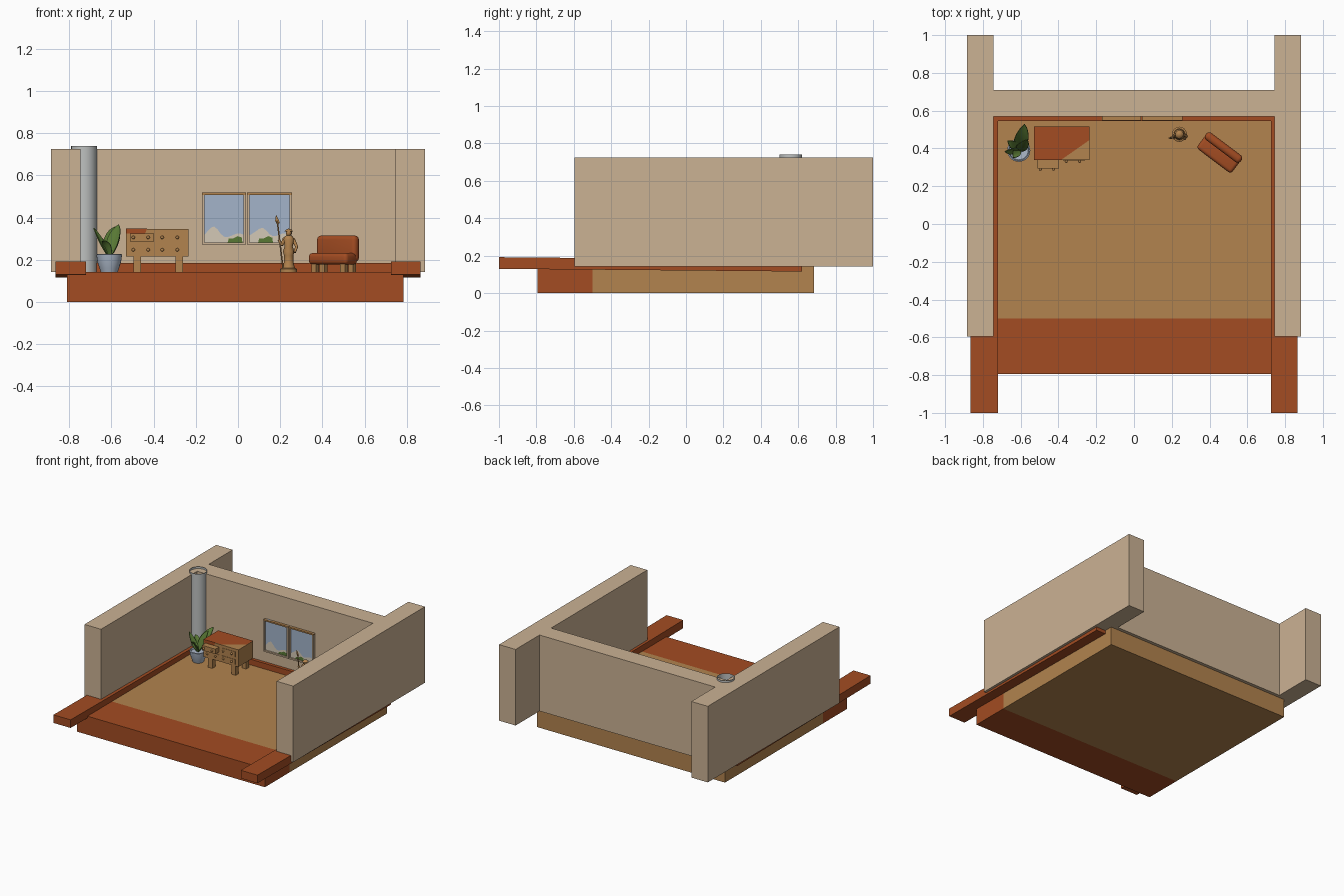
import bpy, bmesh, math
from mathutils import Vector, Matrix

if "Cube" in bpy.data.objects:
    bpy.data.objects.remove(bpy.data.objects["Cube"])


def mat(name, r, g, b):
    m = bpy.data.materials.new(name)
    lin = lambda c: ((c / 255 + 0.055) / 1.055) ** 2.4
    m.diffuse_color = (lin(r), lin(g), lin(b), 1)
    m.use_nodes = True
    m.node_tree.nodes["Principled BSDF"].inputs["Base Color"].default_value = m.diffuse_color
    return m


RED = mat("rust_red", 163, 76, 34)
TAN = mat("wood_tan", 178, 131, 78)
WALL = mat("wall_beige", 203, 178, 148)
GREY = mat("column_grey", 190, 193, 192)
GLASS = mat("sky_blue", 163, 180, 202)
SAND = mat("pale_hills", 212, 200, 182)
GREEN = mat("leaf_green", 88, 120, 52)
POT = mat("pot_blue_grey", 172, 184, 200)


def finish(name, bm, mats, smooth=None, matrix=None):
    me = bpy.data.meshes.new(name)
    bm.to_mesh(me)
    bm.free()
    ob = bpy.data.objects.new(name, me)
    bpy.context.collection.objects.link(ob)
    for m in mats:
        me.materials.append(m)
    if matrix:
        ob.matrix_world = matrix
    if smooth:
        bpy.ops.object.select_all(action='DESELECT')
        ob.select_set(True)
        bpy.context.view_layer.objects.active = ob
        bpy.ops.object.shade_smooth_by_angle(angle=math.radians(smooth))
    return ob


def box_bm(x0, x1, y0, y1, z0, z1):
    bm = bmesh.new()
    bmesh.ops.create_cube(bm, size=1)
    for v in bm.verts:
        v.co = Vector((x0 + (v.co.x + .5) * (x1 - x0), y0 + (v.co.y + .5) * (y1 - y0),
                       z0 + (v.co.z + .5) * (z1 - z0)))
    return bm


def box(name, dims, m, bevel=0, matrix=None):
    bm = box_bm(*dims)
    if bevel:
        bmesh.ops.bevel(bm, geom=bm.edges[:], offset=bevel, segments=4, profile=0.5, affect='EDGES')
    return finish(name, bm, [m], 60 if bevel else None, matrix)


def lathe(name, profile, centre, m, n=24, matrix=None):
    """Spin a list of (radius, z) around z."""
    bm = bmesh.new()
    rings = [[bm.verts.new((r * math.cos(2 * math.pi * i / n), r * math.sin(2 * math.pi * i / n), z))
              for i in range(n)] for r, z in profile]
    for a, b in zip(rings, rings[1:]):
        for i in range(n):
            j = (i + 1) % n
            bm.faces.new((a[i], a[j], b[j], b[i]))
    bmesh.ops.remove_doubles(bm, verts=bm.verts[:], dist=1e-5)
    return finish(name, bm, [m], 40, matrix or Matrix.Translation(centre))


def rod(name, a, b, r0, r1, m, n=10):
    a, b = Vector(a), Vector(b)
    d = b - a
    mtx = Matrix.Translation(a) @ d.to_track_quat('Z', 'Y').to_matrix().to_4x4()
    return lathe(name, [(0, 0), (r0, 0), (r1, d.length), (0, d.length)], None, m, n, mtx)


def ball(name, centre, scale, m):
    bm = bmesh.new()
    bmesh.ops.create_uvsphere(bm, u_segments=14, v_segments=10, radius=1)
    return finish(name, bm, [m], 60, Matrix.Translation(centre) @ Matrix.Diagonal((*scale, 1)))


def plate(name, pts, y, m):
    """Upright flat polygon facing the front."""
    bm = bmesh.new()
    bm.faces.new([bm.verts.new((x, y, z)) for x, z in pts])
    return finish(name, bm, [m])


# Floor slab, with rust front strip
bm = box_bm(-.81, .785, -.795, .685, 0, .142)
bmesh.ops.bisect_plane(bm, geom=bm.verts[:] + bm.edges[:] + bm.faces[:],
                       plane_co=(0, -.5, 0), plane_no=(0, 1, 0))
for f in bm.faces:
    f.material_index = 1 if f.calc_center_median().y < -.5 else 0
finish("floor_slab", bm, [TAN, RED])

# Side walls and slightly tilted sill rails
for side, s, inner in (("left", -1, .72), ("right", 1, .724)):
    xs = sorted((s * .745, s * .885))
    box(side + "_wall", (*xs, -.595, 1, .142, .725), WALL)
    xs = sorted((s * inner, s * .865))
    bm = box_bm(*xs, -1, .62, .13, .192)
    for v in bm.verts:
        v.co.z -= (v.co.y + 1) * .009
    finish(side + "_rail", bm, [RED])

# Back wall and its sill
box("back_wall", (-.745, .745, .57, .71, .142, .725), WALL)
box("back_rail", (-.8, .78, .546, .684, .12, .185), RED)

# Corner column: open tube
lathe("column", [(.061, .142), (.061, .74)], (-.729, .56, 0), GREY, 32)

# Window: two framed panes with painted hills and shrubs
T = .011
for side, x0, x1, bump in (("left", -.17, .038, .25), ("right", .043, .256, .35)):
    z0, z1 = .272, .518
    box(side + "_sash_bottom", (x0, x1, .549, .572, z0, z0 + T), WALL)
    box(side + "_sash_top", (x0, x1, .549, .572, z1 - T, z1), TAN)
    box(side + "_sash_stile_a", (x0, x0 + T, .549, .572, z0, z1), WALL)
    box(side + "_sash_stile_b", (x1 - T, x1, .549, .572, z0, z1), WALL)
    a, b = x0 + T, x1 - T
    w = b - a
    box(side + "_glass", (a, b, .562, .57, z0, z1), GLASS)
    hill = [(a, z0), (b, z0)] + [
        (a + w * t, .315 + .035 * math.exp(-((t - bump) / .17) ** 2) + .01 * math.sin(9 * t))
        for t in [1 - i / 12 for i in range(13)]]
    plate(side + "_hills", hill, .5605, SAND)
    c = a + w * (.78 if side == "left" else .4)
    plate(side + "_shrub", [(c - .035, .283), (c + .035, .283), (c + .032, .305),
                            (c + .012, .312), (c - .01, .3), (c - .03, .3)], .559, GREEN)

# Chest of drawers
X0, X1, Y0, Y1 = -.53, -.235, .34, .517
box("chest_body", (X0, X1, Y0, Y1, .215, .346), TAN)
bm = bmesh.new()
bm.faces.new([bm.verts.new((x, y, .349)) for x, y in
              ((X0, Y0), (-.385, Y0), (X1, .445), (X1, Y1), (X0, Y1))])
bmesh.ops.solidify(bm, geom=bm.faces[:], thickness=.004)
finish("chest_top_paint", bm, [RED])
plate("chest_front_paint", [(X0, .325), (-.44, .325), (-.43, .349), (X0, .349)], Y0 - .001, RED)
for lx in (-.495, -.297):
    for ly in (Y0 + .005, Y1 - .045):
        box("chest_leg", (lx, lx + .036, ly, ly + .036, .142, .217), TAN)
for col, dx0, dx1 in ((0, -.512, -.398), (1, -.375, -.26)):
    for row, dz in ((0, .228), (1, .287)):
        out = .045 if (col, row) == (0, 1) else .003
        box("drawer", (dx0, dx1, Y0 - out, Y0 + .01, dz, dz + .038), TAN)
        for k in (.14, .76):
            kx = dx0 + (dx1 - dx0) * k
            ball("drawer_knob", (kx, Y0 - out - .005, dz + .019), (.008, .008, .008), TAN)

# Potted plant
PX, PY = -.61, .39
lathe("plant_pot", [(0, .142), (.04, .142), (.046, .16), (.056, .19), (.061, .225), (.054, .228),
                    (.05, .215), (0, .213)], (PX, PY, 0), POT, 28)


def leaf(tip, width, side, bulge):
    base, tip, side = Vector((PX, PY, .21)), Vector(tip), Vector(side).normalized()
    up = (tip - base).normalized().cross(side)
    if up.z < 0:
        up = -up
    bm = bmesh.new()
    rows = []
    for i in range(11):
        t = i / 10
        w = width * (math.sin(math.pi * t ** .85) ** .7 * .97 + .03) if 0 < t < 1 else width * .04
        c = base.lerp(tip, t) + Vector((0, 0, bulge * math.sin(math.pi * t)))
        rows.append([bm.verts.new(c + side * w * k + up * abs(k) * w * .3) for k in (-1, -.5, 0, .5, 1)])
    for a, b in zip(rows, rows[1:]):
        for i in range(4):
            bm.faces.new((a[i], a[i + 1], b[i + 1], b[i]))
    bmesh.ops.recalc_face_normals(bm, faces=bm.faces[:])
    bmesh.ops.solidify(bm, geom=bm.faces[:], thickness=.004)
    finish("plant_leaf", bm, [GREEN], 50)


leaf((-.58, .53, .355), .038, (1, 0, .1), .015)
leaf((-.565, .45, .365), .03, (1, -.3, 0), .01)
leaf((-.685, .385, .35), .02, (.5, 1, .4), -.005)
leaf((-.67, .44, .31), .024, (.5, 1, 0), .015)
leaf((-.64, .35, .29), .022, (1, -.7, 0), .015)

# Robed statue with a spear
SX, SY = .24, .475
lathe("statue_base", [(0, .142), (.04, .142), (.04, .156), (.034, .16), (0, .16)], (SX, SY, 0), TAN, 16)
lathe("statue_body", [(0, .158), (.03, .16), (.022, .19), (.022, .22), (.027, .24), (.019, .265),
                      (.027, .295), (.02, .31), (.009, .316), (.009, .325)], (SX, SY, 0), TAN, 16)
ball("statue_head", (SX, SY, .328), (.014, .015, .017), TAN)
lathe("statue_hat", [(.022, .334), (.014, .342), (0, .348)], (SX, SY, 0), TAN, 14)
rod("statue_arm_upper", (SX - .02, SY, .3), (SX - .033, SY - .015, .268), .009, .007, TAN)
rod("statue_arm_fore", (SX - .033, SY - .015, .268), (SX - .047, SY - .02, .295), .007, .006, TAN)
rod("statue_arm_right", (SX + .02, SY, .3), (SX + .038, SY - .01, .262), .009, .007, TAN)
rod("statue_arm_hand", (SX + .038, SY - .01, .262), (SX + .028, SY - .025, .235), .007, .006, TAN)
rod("spear_shaft", (.213, SY - .02, .16), (.186, SY - .02, .385), .0035, .0035, TAN, 8)
plate_pts = [(.186, .365), (.198, .375), (.192, .39), (.18, .415), (.176, .385)]
plate("spear_blade", plate_pts, SY - .02, TAN)

# Upholstered seat, turned toward the room
M = Matrix.Translation((.455, .38, 0)) @ Matrix.Rotation(math.radians(-37), 4, 'Z')
box("seat_cushion", (-.115, .115, -.057, .04, .178, .232), RED, .018, M)
box("seat_back", (-.117, .117, .008, .054, .19, .315), RED, .02, M)
for fx in (-.085, .085):
    for fy in (-.035, .03):
        box("seat_foot", (fx - .014, fx + .014, fy - .012, fy + .012, .142, .185), TAN, 0, M)
